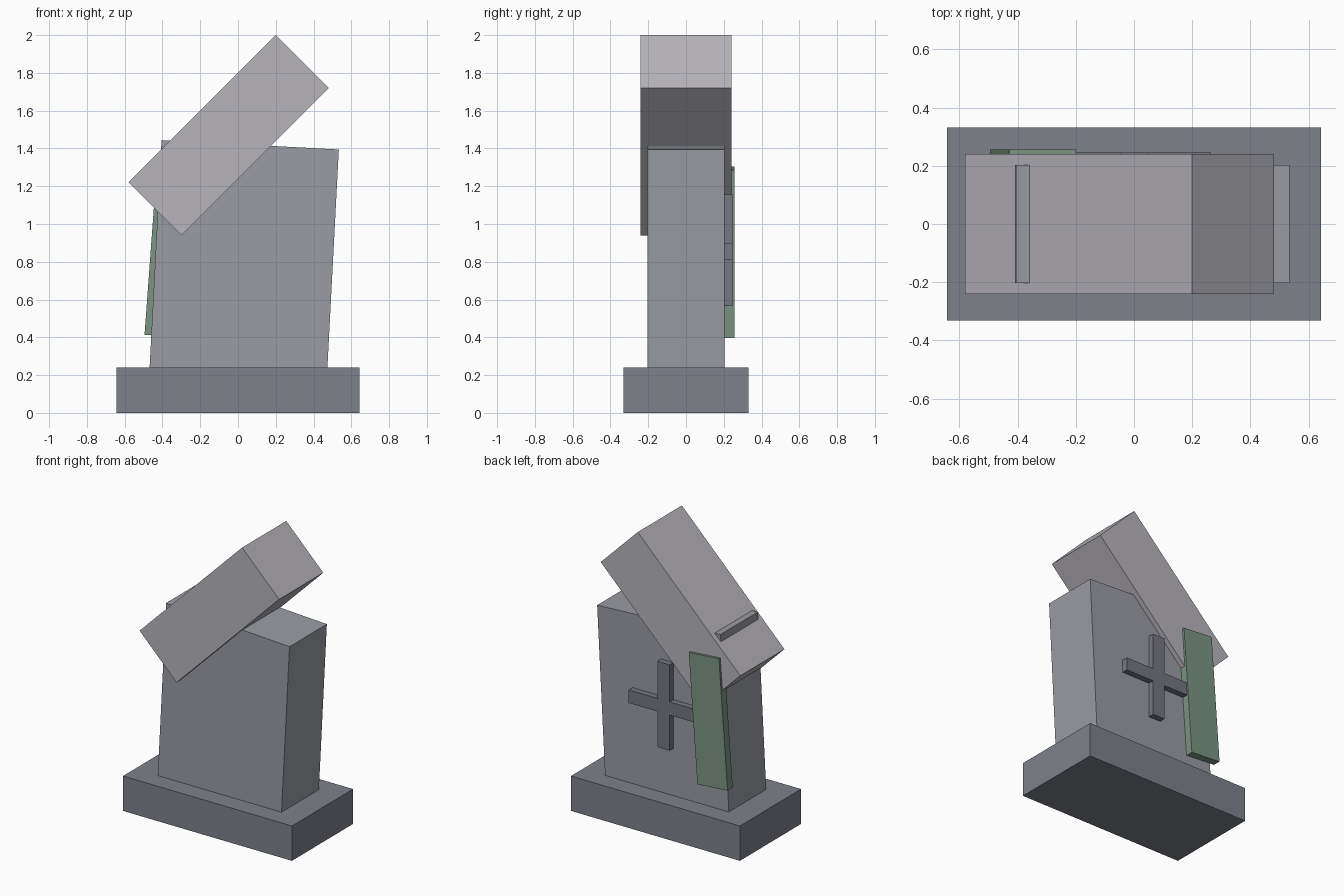
import bpy
from math import radians
from mathutils import Matrix

if "Cube" in bpy.data.objects:
    bpy.data.objects.remove(bpy.data.objects["Cube"])


def paint(name, r, g, b):
    mat = bpy.data.materials.new(name)
    mat.diffuse_color = (r, g, b, 1)
    mat.use_nodes = True
    mat.node_tree.nodes["Principled BSDF"].inputs["Base Color"].default_value = mat.diffuse_color
    return mat


def block(name, center, size, material, lean=0.0):
    """Box of the given size, leaning about the y axis by `lean` degrees."""
    bpy.ops.mesh.primitive_cube_add(size=1)
    obj = bpy.context.object
    obj.name = obj.data.name = name
    turn = Matrix.Rotation(radians(lean), 4, 'Y')
    obj.data.transform(turn @ Matrix.Diagonal((*size, 1)))
    obj.location = center
    obj.data.materials.append(material)
    return obj


plinth_stone = paint("plinth_stone", 0.21, 0.22, 0.26)
slab_stone = paint("slab_stone", 0.32, 0.335, 0.37)
cap_grey = paint("cap_grey", 0.475, 0.46, 0.50)
cross_stone = paint("cross_stone", 0.18, 0.185, 0.22)
moss_green = paint("moss_green", 0.20, 0.30, 0.23)

# Plinth
block("plinth", (0, 0, 0.12), (1.285, 0.664, 0.24), plinth_stone)

# Leaning headstone, sunk slightly into the plinth
block("headstone", (0.032, 0, 0.80), (0.94, 0.406, 1.24), slab_stone, lean=3)

# Toppled cap stone resting across the headstone
block("cap_stone", (-0.05, 0, 1.47), (1.103, 0.48, 0.398), cap_grey, lean=-45)

# Raised cross on the back face
block("cross_upright", (0, 0.22, 0.86), (0.094, 0.05, 0.59), cross_stone)
block("cross_arm", (0, 0.22, 0.855), (0.53, 0.05, 0.09), cross_stone)

# Moss strip on the back corner
block("moss_strip", (-0.3475, 0.2275, 0.85), (0.23, 0.056, 0.892), moss_green, lean=4.2)
